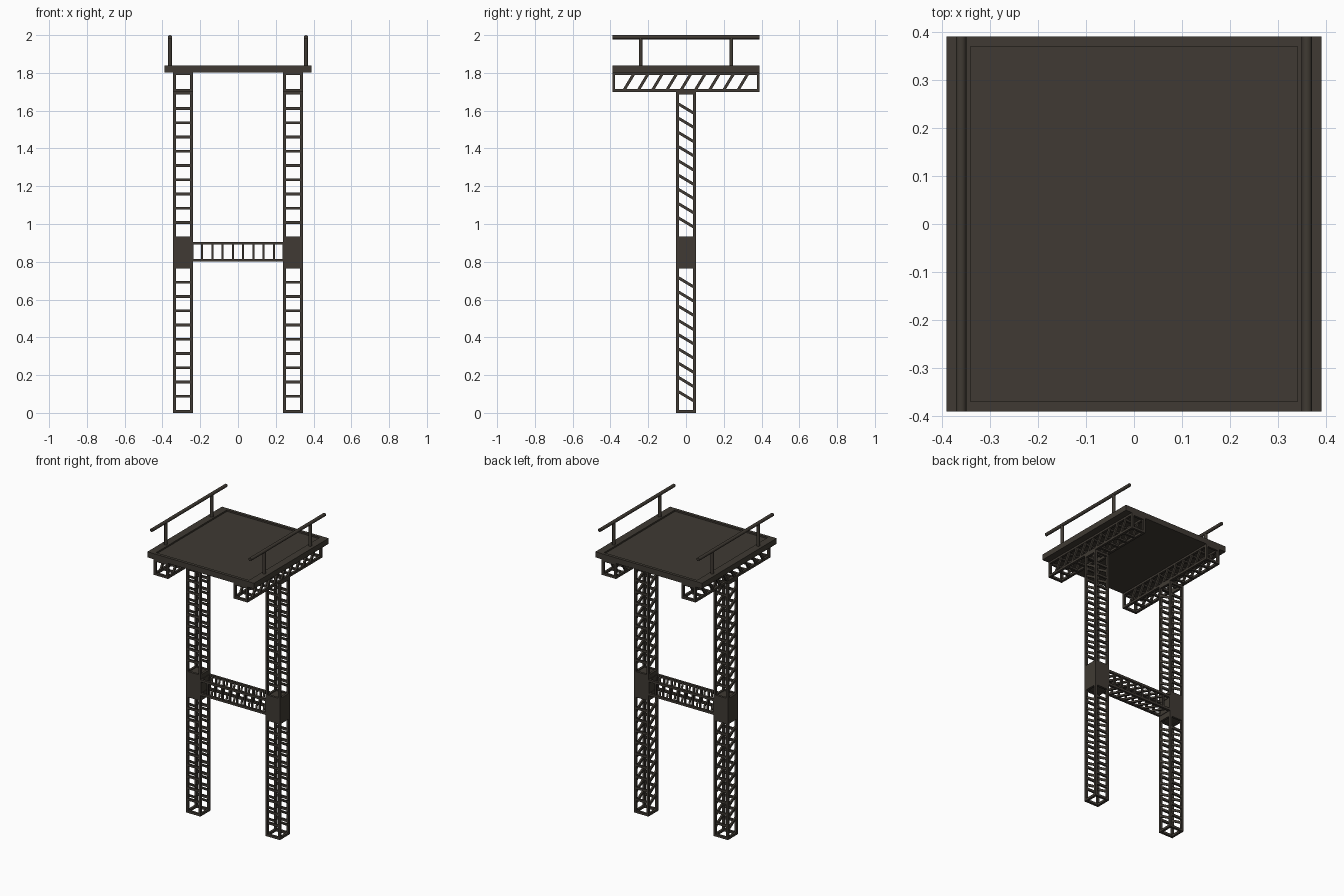
import bpy, bmesh, math
from mathutils import Matrix, Vector

if "Cube" in bpy.data.objects:
    bpy.data.objects.remove(bpy.data.objects["Cube"])

metal = bpy.data.materials.new("dark bronze metal")
metal.diffuse_color = (0.050, 0.042, 0.033, 1)
metal.use_nodes = True
metal.node_tree.nodes["Principled BSDF"].inputs["Base Color"].default_value = metal.diffuse_color
T = 0.015          # chord thickness
H = 0.0525         # half width of a truss


def finish(bm, name, matrix=Matrix()):
    bm.transform(matrix)
    bmesh.ops.recalc_face_normals(bm, faces=bm.faces)
    me = bpy.data.meshes.new(name)
    bm.to_mesh(me)
    bm.free()
    me.materials.append(metal)
    ob = bpy.data.objects.new(name, me)
    bpy.context.collection.objects.link(ob)
    return ob


def add_box(bm, x0, x1, y0, y1, z0, z1):
    m = Matrix.Translation(((x0 + x1) / 2, (y0 + y1) / 2, (z0 + z1) / 2))
    m = m @ Matrix.Diagonal((x1 - x0, y1 - y0, z1 - z0, 1))
    bmesh.ops.create_cube(bm, size=1, matrix=m)


def box(name, *dims):
    bm = bmesh.new()
    add_box(bm, *dims)
    return finish(bm, name)


def truss(name, length, count, pitch, matrix, bar=T):
    """Box truss along z: rungs on the y faces, slanted braces on the x faces."""
    bm = bmesh.new()
    i = H - T
    for sx in (-1, 1):
        for sy in (-1, 1):
            add_box(bm, *sorted((sx * i, sx * H)), *sorted((sy * i, sy * H)), 0, length)
    # end frames
    for z in (0, length - T):
        for s in (-1, 1):
            add_box(bm, *sorted((s * i, s * H)), -i, i, z, z + T)
            add_box(bm, -i, i, *sorted((s * i, s * H)), z, z + T)
    # rungs and braces
    tilt = Matrix.Rotation(math.radians(-31), 4, 'X')
    for k in range(count):
        z = length / 2 + (k - (count - 1) / 2) * pitch
        for s in (-1, 1):
            c = s * (H - T / 2)
            add_box(bm, -i, i, c - T * .4, c + T * .4, z - bar / 2, z + bar / 2)
            m = Matrix.Translation((c, 0, z)) @ tilt @ Matrix.Diagonal((T * .8, 0.1, bar, 1))
            bmesh.ops.create_cube(bm, size=1, matrix=m)
    return finish(bm, name, matrix)


def rod(name, a, b, r):
    a, b = Vector(a), Vector(b)
    bm = bmesh.new()
    m = Matrix.Translation((a + b) / 2) @ (b - a).to_track_quat('Z', 'Y').to_matrix().to_4x4()
    bmesh.ops.create_cone(bm, cap_ends=True, segments=12, radius1=r, radius2=r,
                          depth=(b - a).length, matrix=m)
    ob = finish(bm, name)
    ob.data.shade_smooth()
    ob.data.set_sharp_from_angle(angle=math.radians(40))


X = 0.291
for s, side in ((-1, "left"), (1, "right")):
    # legs, joint block and beam under the deck
    truss(side + "_lower_leg", 0.78, 9, 0.0754, Matrix.Translation((s * X, 0, 0)))
    truss(side + "_upper_leg", 0.78, 9, 0.0754, Matrix.Translation((s * X, 0, 0.92)))
    box(side + "_joint_block", s * X - H, s * X + H, -H, H, 0.77, 0.93)
    truss(side + "_deck_beam", 0.78, 9, 0.0754,
          Matrix.Translation((s * X, -0.39, 1.7525)) @ Matrix.Rotation(math.radians(-90), 4, 'X'))
    # railing
    x = s * 0.36
    rod(side + "_handrail", (x, -0.39, 1.989), (x, 0.39, 1.989), 0.011)
    for y, end in ((-0.24, "front"), (0.24, "back")):
        rod(f"{side}_{end}_rail_post", (x, y, 1.83), (x, y, 1.985), 0.010)

# cross bridge between the joint blocks
truss("cross_bridge", 0.50, 8, 0.0543,
      Matrix.Translation((-0.25, 0, 0.853)) @ Matrix.Rotation(math.radians(90), 4, 'Y'), 0.011)

# deck with a recessed floor panel
bm = bmesh.new()
add_box(bm, -0.39, 0.39, -0.39, 0.39, 1.803, 1.84)
bm.normal_update()
top = max(bm.faces, key=lambda f: f.calc_center_median().z)
bmesh.ops.inset_region(bm, faces=[top], thickness=0.02)
for v in top.verts:
    v.co.x = math.copysign(0.34, v.co.x)
    v.co.y = math.copysign(0.37, v.co.y)
res = bmesh.ops.extrude_discrete_faces(bm, faces=[top])
bmesh.ops.translate(bm, verts=res["faces"][0].verts[:], vec=(0, 0, -0.01))
finish(bm, "deck")
